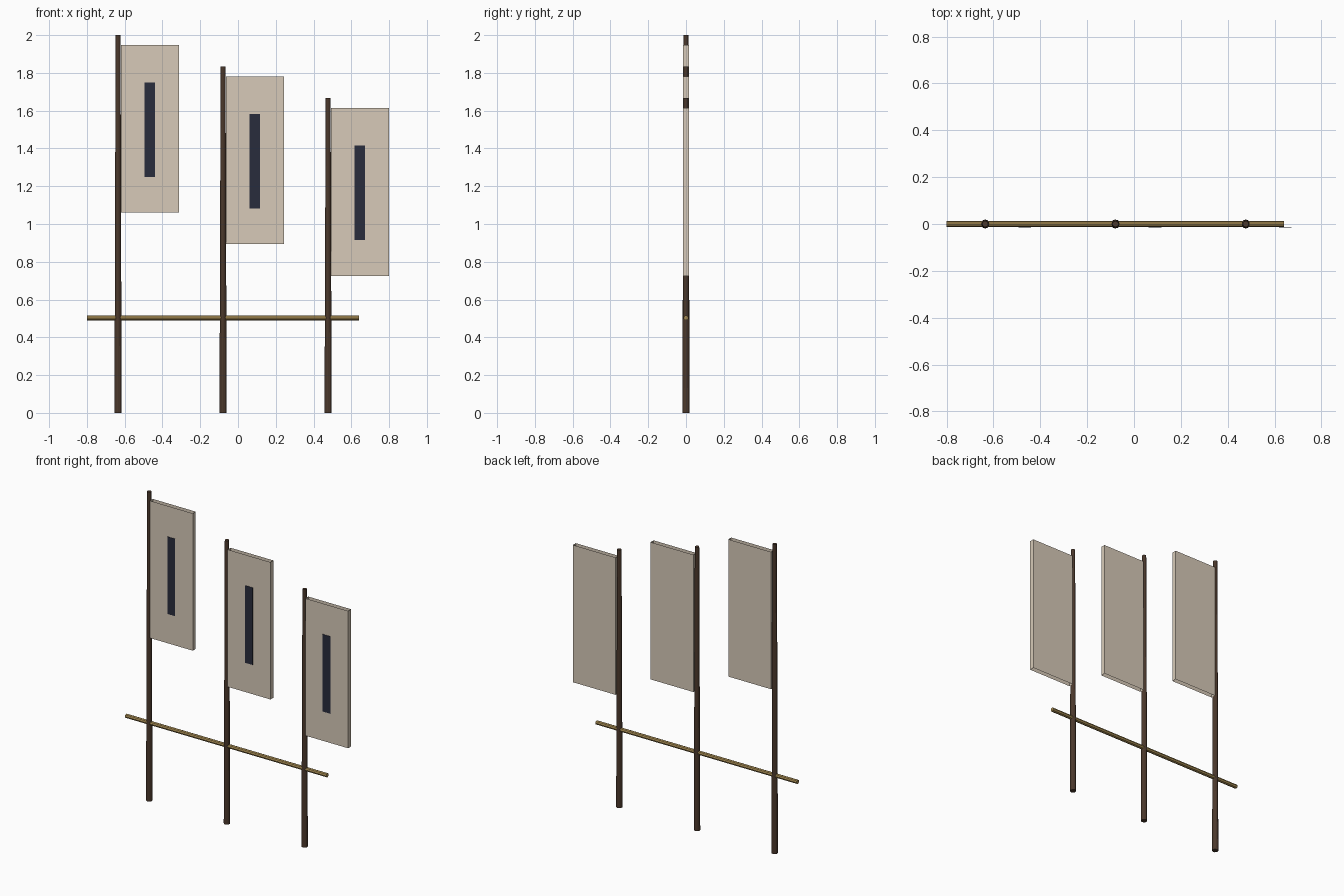
import bpy, bmesh, math
from mathutils import Matrix

if "Cube" in bpy.data.objects:
    bpy.data.objects.remove(bpy.data.objects["Cube"])


def material(name, rgb):
    m = bpy.data.materials.new(name)
    m.diffuse_color = (*rgb, 1)
    m.use_nodes = True
    m.node_tree.nodes["Principled BSDF"].inputs["Base Color"].default_value = m.diffuse_color
    return m


WOOD = material("dark_wood", (0.07, 0.04, 0.025))
CLOTH = material("cloth", (0.68, 0.59, 0.48))
INK = material("navy", (0.022, 0.025, 0.045))
BAMBOO = material("bamboo", (0.40, 0.27, 0.09))


def finish(bm, name, mat):
    me = bpy.data.meshes.new(name)
    bm.to_mesh(me)
    bm.free()
    me.materials.append(mat)
    ob = bpy.data.objects.new(name, me)
    bpy.context.collection.objects.link(ob)
    return ob


def rod(name, r1, r2, length, sides, matrix, mat):
    bm = bmesh.new()
    bmesh.ops.create_cone(bm, cap_ends=True, segments=sides, radius1=r1,
                          radius2=r2, depth=length, matrix=matrix)
    return finish(bm, name, mat)


def panel(name, x0, x1, y0, y1, z0, z1, mat, open_ends=False):
    bm = bmesh.new()
    mtx = (Matrix.Translation(((x0 + x1) / 2, (y0 + y1) / 2, (z0 + z1) / 2))
           @ Matrix.Diagonal((x1 - x0, y1 - y0, z1 - z0, 1)))
    bmesh.ops.create_cube(bm, size=1, matrix=mtx)
    if open_ends:
        bm.normal_update()
        ends = [f for f in bm.faces if abs(f.normal.z) > 0.9]
        bmesh.ops.delete(bm, geom=ends, context='FACES_ONLY')
    return finish(bm, name, mat)


# three banners, each one step lower than the last
for i in range(3):
    x = -0.635 + 0.556 * i
    top = 2.0 - 0.167 * i
    # tapered pole
    rod(f"pole_{i+1}", 0.019, 0.013, top, 12,
        Matrix.Translation((x, 0, top / 2)), WOOD)
    # cloth hanging beside the pole, open at top and bottom
    panel(f"banner_{i+1}", x + 0.016, x + 0.322, -0.015, 0.015,
          top - 0.94, top - 0.052, CLOTH, True)
    # dark stripe on the front
    panel(f"banner_stripe_{i+1}", x + 0.141, x + 0.196, -0.017, -0.0145,
          top - 0.75, top - 0.25, INK)

# horizontal rail across the poles
rod("cross_rail", 0.013, 0.013, 1.44, 8,
    Matrix.Translation((-0.08, 0, 0.503)) @ Matrix.Rotation(math.pi / 2, 4, 'Y'),
    BAMBOO)
